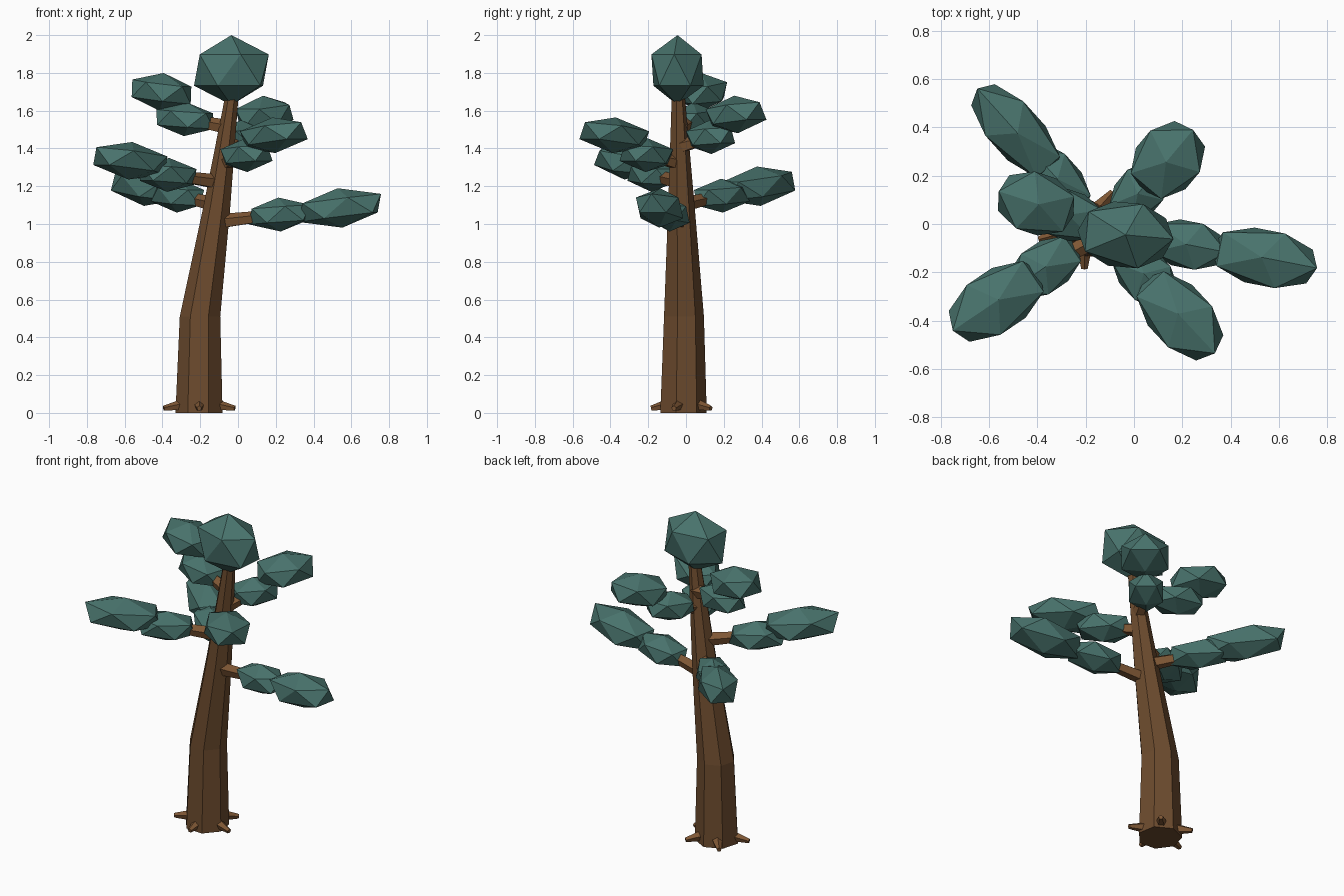
import bpy, bmesh, math
from mathutils import Vector, Matrix

if "Cube" in bpy.data.objects:
    bpy.data.objects.remove(bpy.data.objects["Cube"])


def material(name, rgb):
    m = bpy.data.materials.new(name)
    m.diffuse_color = (*rgb, 1)
    m.use_nodes = True
    m.node_tree.nodes["Principled BSDF"].inputs["Base Color"].default_value = m.diffuse_color
    return m


BARK = material("bark", (0.15, 0.07, 0.027))
WOOD = material("branch_wood", (0.21, 0.095, 0.035))
LEAF = material("needles", (0.065, 0.17, 0.15))


def finish(name, bm, mat):
    bmesh.ops.recalc_face_normals(bm, faces=bm.faces)
    me = bpy.data.meshes.new(name)
    bm.to_mesh(me)
    bm.free()
    me.materials.append(mat)
    ob = bpy.data.objects.new(name, me)
    bpy.context.collection.objects.link(ob)
    return ob


def limb(name, a, b, r1, r2, sides=5):
    """Tapered prism from a to b."""
    a, b = Vector(a), Vector(b)
    d = b - a
    mat = Matrix.Translation((a + b) / 2) @ d.to_track_quat('Z', 'Y').to_matrix().to_4x4()
    bm = bmesh.new()
    bmesh.ops.create_cone(bm, cap_ends=True, segments=sides, radius1=r1,
                          radius2=r2, depth=d.length, matrix=mat)
    finish(name, bm, WOOD)


def clump(name, centre, size, yaw=0, tilt=0):
    """Stretched icosahedron of foliage, size = full length, width, height."""
    bm = bmesh.new()
    bmesh.ops.create_icosphere(bm, subdivisions=1, radius=1)
    scale = Matrix.Diagonal((size[0] / 1.8, size[1] / 1.85, size[2] / 2, 1))
    rot = Matrix.Rotation(math.radians(yaw), 4, 'Z') @ Matrix.Rotation(-math.radians(tilt), 4, 'Y')
    bm.transform(Matrix.Translation(centre) @ rot @ scale)
    finish(name, bm, LEAF)


# Trunk: seven-sided rings (x, y, z, radius) leaning to the right
rings = [(-0.205, -0.018, 0, 0.128), (-0.2, -0.015, 0.51, 0.11),
         (-0.113, -0.027, 1.08, 0.074), (-0.032, -0.042, 1.68, 0.036)]
bm = bmesh.new()
loops = []
for x, y, z, r in rings:
    loops.append([bm.verts.new((x + r * math.cos(t), y + r * math.sin(t), z))
                  for t in (math.radians(-15.6) + math.tau * i / 7 for i in range(7))])
for lo, hi in zip(loops, loops[1:]):
    for i in range(7):
        j = (i + 1) % 7
        bm.faces.new((lo[i], lo[j], hi[j], hi[i]))
bm.faces.new(loops[0][::-1])
bm.faces.new(loops[-1])
finish("trunk", bm, BARK)

# Five stubby roots
for i in range(5):
    t = math.radians(270 + 72 * i)
    c, s = math.cos(t), math.sin(t)
    limb(f"root_{i + 1}", (-0.205 + 0.07 * c, -0.01 + 0.07 * s, 0.045),
         (-0.205 + 0.198 * c, -0.01 + 0.175 * s, 0.024), 0.036, 0.014)

# Branches: start, inner clump centre and size, outer clump centre and size, yaw
branches = [
    ((-0.11, -0.03, 1.01), (0.22, -0.085, 1.05), (0.34, 0.21, 0.18),
     (0.54, -0.14, 1.085), (0.46, 0.25, 0.21), -11),
    ((-0.10, -0.03, 1.22), (-0.37, -0.18, 1.26), (0.34, 0.22, 0.18),
     (-0.57, -0.32, 1.335), (0.45, 0.27, 0.20), 214),
    ((-0.11, -0.02, 1.10), (-0.32, 0.19, 1.15), (0.36, 0.20, 0.18),
     (-0.49, 0.385, 1.20), (0.49, 0.23, 0.21), 132),
    ((-0.08, -0.03, 1.32), (0.045, -0.21, 1.365), (0.33, 0.22, 0.18),
     (0.19, -0.38, 1.47), (0.44, 0.27, 0.19), -47),
    ((-0.06, -0.03, 1.41), (0.02, 0.13, 1.46), (0.29, 0.21, 0.18),
     (0.14, 0.265, 1.58), (0.34, 0.29, 0.20), 50),
    ((-0.05, -0.03, 1.51), (-0.28, 0.04, 1.555), (0.33, 0.22, 0.18),
     (-0.405, 0.085, 1.70), (0.34, 0.27, 0.20), 162),
]
for n, (start, inner, isize, outer, osize, yaw) in enumerate(branches, 1):
    limb(f"branch_{n}", start, inner, 0.042, 0.028)
    clump(f"inner_foliage_{n}", inner, isize, yaw, 4)
    clump(f"outer_foliage_{n}", outer, osize, yaw, 7)

# Crown on top of the trunk
clump("crown_foliage", (-0.035, -0.045, 1.815), (0.40, 0.29, 0.37), -5)
